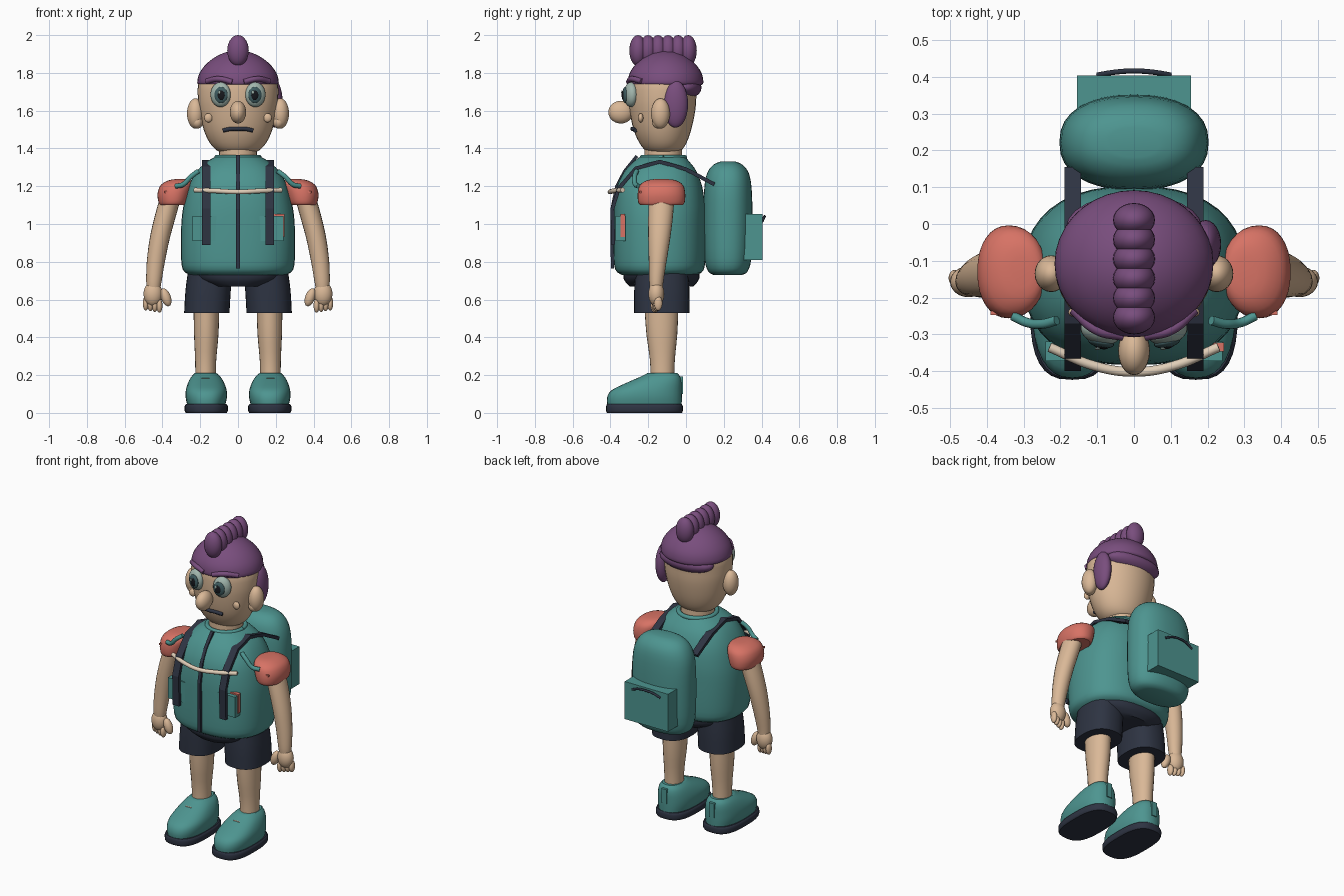
import bpy, bmesh, math
from mathutils import Vector

COLOURS = {
    "teal": (0.075, 0.30, 0.28), "skin": (0.70, 0.48, 0.31), "purple": (0.19, 0.075, 0.205),
    "navy": (0.027, 0.034, 0.055), "coral": (0.68, 0.17, 0.13), "cream": (0.75, 0.62, 0.48),
    "eye_grey": (0.36, 0.47, 0.42), "iris_teal": (0.05, 0.11, 0.12), "black": (0.008, 0.009, 0.012),
}
MATS = {}
for n, c in COLOURS.items():
    MATS[n] = bpy.data.materials.new(n)
    MATS[n].diffuse_color = (*c, 1)


def finish(name, bm, mat, smooth=True):
    bmesh.ops.recalc_face_normals(bm, faces=bm.faces)
    me = bpy.data.meshes.new(name)
    bm.to_mesh(me)
    bm.free()
    me.materials.append(MATS[mat])
    ob = bpy.data.objects.new(name, me)
    bpy.context.collection.objects.link(ob)
    if smooth:
        bpy.ops.object.select_all(action='DESELECT')
        ob.select_set(True)
        bpy.context.view_layer.objects.active = ob
        bpy.ops.object.shade_smooth_by_angle(angle=math.radians(40))
    return ob


def loft(name, mat, rings, power=2.0, sides=32, steps=3):
    """Skin superellipse rings (z, cx, cy, rx, ry), smoothed along the height."""
    rows = []
    for i in range(len(rings) - 1):
        p = [rings[max(i - 1, 0)], rings[i], rings[i + 1], rings[min(i + 2, len(rings) - 1)]]
        for k in range(steps):
            t = k / steps
            rows.append([0.5 * (2 * b + (c - a) * t + (2 * a - 5 * b + 4 * c - d) * t * t
                                + (3 * b - a - 3 * c + d) * t ** 3) for a, b, c, d in zip(*p)])
    rows.append(rings[-1])
    bm = bmesh.new()
    loops = []
    for z, cx, cy, rx, ry in rows:
        loop = []
        for k in range(sides):
            a = 2 * math.pi * k / sides
            c, s = math.cos(a), math.sin(a)
            loop.append(bm.verts.new((cx + rx * math.copysign(abs(c) ** (2 / power), c),
                                      cy + ry * math.copysign(abs(s) ** (2 / power), s), z)))
        loops.append(loop)
    for lo, hi in zip(loops, loops[1:]):
        for k in range(sides):
            j = (k + 1) % sides
            bm.faces.new((lo[k], lo[j], hi[j], hi[k]))
    bm.faces.new(loops[0])
    bm.faces.new(loops[-1])
    return finish(name, bm, mat)


def ball(name, mat, centre, radii, rot=(0, 0, 0)):
    bm = bmesh.new()
    bmesh.ops.create_uvsphere(bm, u_segments=24, v_segments=14, radius=1)
    ob = finish(name, bm, mat)
    ob.location, ob.scale, ob.rotation_euler = centre, radii, rot
    return ob


def box(name, mat, lo, hi):
    bm = bmesh.new()
    bmesh.ops.create_cube(bm, size=1)
    for v in bm.verts:
        v.co = [(a + b) / 2 + c * (b - a) for a, b, c in zip(lo, hi, v.co)]
    return finish(name, bm, mat, False)


def tube(name, mat, points, radius):
    cu = bpy.data.curves.new(name, 'CURVE')
    cu.dimensions, cu.bevel_depth, cu.bevel_resolution, cu.use_fill_caps = '3D', radius, 3, True
    sp = cu.splines.new('BEZIER')
    sp.bezier_points.add(len(points) - 1)
    for bp, p in zip(sp.bezier_points, points):
        bp.co, bp.handle_left_type, bp.handle_right_type = p, 'AUTO', 'AUTO'
    cu.materials.append(MATS[mat])
    ob = bpy.data.objects.new(name, cu)
    bpy.context.collection.objects.link(ob)
    return ob


def ribbon(name, mat, x, path, width, thick):
    """Flat strip following a (y, z) path at a given x."""
    bm = bmesh.new()
    pts = [Vector(p) for p in path]
    rows = []
    for i, p in enumerate(pts):
        d = (pts[min(i + 1, len(pts) - 1)] - pts[max(i - 1, 0)]).normalized()
        n = Vector((-d.y, d.x)) * thick / 2
        rows.append([bm.verts.new((x + sx * width / 2, p.x + sn * n.x, p.y + sn * n.y))
                     for sx, sn in ((-1, -1), (1, -1), (1, 1), (-1, 1))])
    for a, b in zip(rows, rows[1:]):
        for k in range(4):
            j = (k + 1) % 4
            bm.faces.new((a[k], a[j], b[j], b[k]))
    bm.faces.new(rows[0])
    bm.faces.new(rows[-1])
    return finish(name, bm, mat, False)


# Vest, collar, neck and front zip
loft("vest", "teal", [
    (0.73, 0, -0.14, 0.255, 0.20), (0.76, 0, -0.14, 0.293, 0.235), (0.85, 0, -0.14, 0.302, 0.243),
    (1.0, 0, -0.14, 0.30, 0.243), (1.1, 0, -0.14, 0.288, 0.24), (1.2, 0, -0.14, 0.262, 0.225),
    (1.28, 0, -0.135, 0.218, 0.19), (1.33, 0, -0.13, 0.165, 0.148), (1.355, 0, -0.125, 0.12, 0.12)], 2.4, 40)
tube("collar", "teal", [(0.112 * math.cos(a), -0.12 + 0.112 * math.sin(a), 1.352)
                        for a in (k * math.pi / 8 for k in range(17))], 0.014)
loft("neck", "skin", [(1.32, 0, -0.12, 0.10, 0.10), (1.43, 0, -0.12, 0.10, 0.10)])
ribbon("front_zip", "navy", 0, [(-0.39, 0.765), (-0.392, 1.08), (-0.367, 1.2), (-0.325, 1.28),
                                (-0.26, 1.36)], 0.02, 0.016)
tube("chest_cord", "cream", [(-0.23, -0.335, 1.18), (-0.11, -0.385, 1.175), (0, -0.402, 1.17),
                             (0.11, -0.385, 1.175), (0.23, -0.335, 1.18)], 0.013)

# Shorts seat
loft("shorts_seat", "navy", [(0.67, 0, -0.13, 0.15, 0.17), (0.71, 0, -0.13, 0.235, 0.2),
                             (0.77, 0, -0.13, 0.26, 0.2)], 2.4)

# Head, nose and mouth
loft("head", "skin", [
    (1.375, 0, -0.12, 0.075, 0.06), (1.39, 0, -0.12, 0.112, 0.095), (1.43, 0, -0.122, 0.15, 0.125),
    (1.5, 0, -0.125, 0.182, 0.153), (1.6, 0, -0.125, 0.205, 0.174), (1.68, 0, -0.125, 0.213, 0.18),
    (1.76, 0, -0.12, 0.205, 0.178), (1.85, 0, -0.12, 0.14, 0.13)])
ball("nose", "skin", (0, -0.345, 1.592), (0.043, 0.066, 0.06))
tube("mouth", "navy", [(-0.078, -0.268, 1.495), (-0.04, -0.279, 1.503), (0, -0.284, 1.504),
                       (0.04, -0.279, 1.503), (0.078, -0.268, 1.495)], 0.011)

# Hair: cap, nape roll, side tuft and crest
loft("hair_cap", "purple", [
    (1.735, 0, -0.108, 0.205, 0.19), (1.75, 0, -0.108, 0.216, 0.2), (1.80, 0, -0.108, 0.203, 0.19),
    (1.85, 0, -0.108, 0.165, 0.155), (1.89, 0, -0.108, 0.11, 0.105), (1.912, 0, -0.108, 0.055, 0.055),
    (1.918, 0, -0.108, 0.01, 0.01)], sides=36)
ball("hair_nape", "purple", (0, -0.01, 1.722), (0.185, 0.092, 0.062))
ball("hair_side_tuft", "purple", (0.195, -0.055, 1.635), (0.042, 0.066, 0.125))
for i in range(6):
    ball("hair_crest", "purple", (0, -0.254 + i * 0.053, 1.918), (0.057, 0.046, 0.082))

# Backpack with pocket and zip
loft("backpack", "teal", [
    (0.73, 0, 0.222, 0.13, 0.075), (0.75, 0, 0.222, 0.175, 0.105), (0.82, 0, 0.222, 0.198, 0.124),
    (1.0, 0, 0.222, 0.203, 0.13), (1.18, 0, 0.222, 0.198, 0.126), (1.27, 0, 0.222, 0.17, 0.11),
    (1.315, 0, 0.222, 0.125, 0.075), (1.33, 0, 0.222, 0.07, 0.04)], 2.3)
box("backpack_pocket", "teal", (-0.155, 0.30, 0.81), (0.155, 0.404, 1.052))
tube("pocket_zip", "navy", [(-0.10, 0.405, 1.015), (-0.05, 0.413, 1.035), (0, 0.416, 1.04),
                            (0.05, 0.413, 1.035), (0.10, 0.405, 1.015)], 0.007)

for s in (-1, 1):
    # Face details
    ball("ear", "skin", (s * 0.225, -0.135, 1.585), (0.045, 0.05, 0.08))
    ball("ear_lobe", "skin", (s * 0.215, -0.145, 1.54), (0.03, 0.035, 0.035))
    ball("eye_white", "eye_grey", (s * 0.092, -0.292, 1.685), (0.055, 0.036, 0.066), (0, 0, s * 0.3))
    ball("iris", "iris_teal", (s * 0.09, -0.322, 1.683), (0.036, 0.014, 0.043), (0, 0, s * 0.2))
    ball("pupil", "black", (s * 0.089, -0.332, 1.682), (0.02, 0.008, 0.026), (0, 0, s * 0.2))
    ball("eye_glint", "eye_grey", (s * 0.089 - 0.01, -0.339, 1.697), (0.007, 0.004, 0.009))
    ball("cheek_spot", "skin", (s * 0.157, -0.24, 1.562), (0.022, 0.014, 0.024))
    tube("eyebrow", "purple", [(s * 0.03, -0.303, 1.752), (s * 0.1, -0.287, 1.768),
                               (s * 0.165, -0.232, 1.755)], 0.015)

    # Sleeves, side loops and arms
    loft("sleeve", "coral", [
        (1.10, s * 0.345, -0.13, 0.068, 0.112), (1.115, s * 0.343, -0.13, 0.078, 0.123),
        (1.16, s * 0.338, -0.13, 0.088, 0.126), (1.205, s * 0.325, -0.13, 0.085, 0.115),
        (1.23, s * 0.31, -0.13, 0.06, 0.08), (1.237, s * 0.305, -0.13, 0.03, 0.04)], 2.2)
    box("sleeve_tab", "coral", (s * 0.372 - 0.018, -0.247, 1.165), (s * 0.372 + 0.018, -0.236, 1.176))
    tube("side_loop", "teal", [(s * 0.21, -0.262, 1.28), (s * 0.25, -0.272, 1.25),
                               (s * 0.29, -0.268, 1.21), (s * 0.33, -0.25, 1.20)], 0.013)
    loft("arm", "skin", [
        (0.66, s * 0.447, -0.157, 0.036, 0.034), (0.70, s * 0.445, -0.157, 0.041, 0.038),
        (0.80, s * 0.435, -0.15, 0.048, 0.047), (0.92, s * 0.415, -0.142, 0.053, 0.058),
        (1.03, s * 0.388, -0.135, 0.056, 0.065), (1.13, s * 0.36, -0.13, 0.056, 0.068)], 2, 20)

    # Hands
    ball("palm", "skin", (s * 0.45, -0.157, 0.63), (0.05, 0.042, 0.066))
    for i in range(4):
        ball("finger", "skin", (s * (0.416 + i * 0.024), -0.165 + 0.006 * i, 0.568 + 0.004 * i),
             (0.016, 0.022, 0.038))
    ball("thumb", "skin", (s * 0.382, -0.165, 0.612), (0.026, 0.026, 0.05), (0, s * 0.35, 0))

    # Shorts legs and bare legs
    loft("shorts_leg", "navy", [(0.53, s * 0.165, -0.128, 0.12, 0.147), (0.65, s * 0.158, -0.128, 0.12, 0.146),
                                (0.76, s * 0.145, -0.128, 0.118, 0.14)], 2.4)
    loft("leg", "skin", [(0.17, s * 0.172, -0.125, 0.054, 0.062), (0.28, s * 0.171, -0.125, 0.056, 0.066),
                         (0.42, s * 0.168, -0.128, 0.065, 0.082), (0.56, s * 0.167, -0.13, 0.068, 0.09)], 2, 24)

    # Shoes
    loft("sole", "navy", [(0, s * 0.168, -0.22, 0.108, 0.198), (0.01, s * 0.168, -0.22, 0.114, 0.203),
                          (0.035, s * 0.168, -0.22, 0.114, 0.203), (0.046, s * 0.168, -0.22, 0.106, 0.198)], 2.8)
    loft("shoe", "teal", [
        (0.04, s * 0.168, -0.22, 0.10, 0.197), (0.08, s * 0.168, -0.22, 0.109, 0.198),
        (0.12, s * 0.168, -0.208, 0.108, 0.186), (0.16, s * 0.169, -0.168, 0.095, 0.145),
        (0.19, s * 0.17, -0.137, 0.078, 0.107), (0.21, s * 0.171, -0.125, 0.058, 0.08)], 2.4)
    box("heel_tab", "teal", (s * 0.17 - 0.018, -0.045, 0.10), (s * 0.17 + 0.018, -0.017, 0.193))
    box("lace_tab", "cream", (s * 0.172 - 0.02, -0.262, 0.178), (s * 0.172 + 0.02, -0.245, 0.185))

    # Backpack straps and chest pockets
    ribbon("strap", "navy", s * 0.167, [
        (-0.385, 0.89), (-0.39, 1.08), (-0.355, 1.19), (-0.265, 1.295), (-0.14, 1.33),
        (0.0, 1.29), (0.15, 1.21)], 0.045, 0.02)
    box("chest_pocket", "teal", (s * 0.17 - 0.07, -0.372, 0.91), (s * 0.17 + 0.07, -0.32, 1.043))

# Coral tag beside one chest pocket
box("pocket_tag", "coral", (0.13, -0.346, 0.93), (0.245, -0.322, 1.052))
